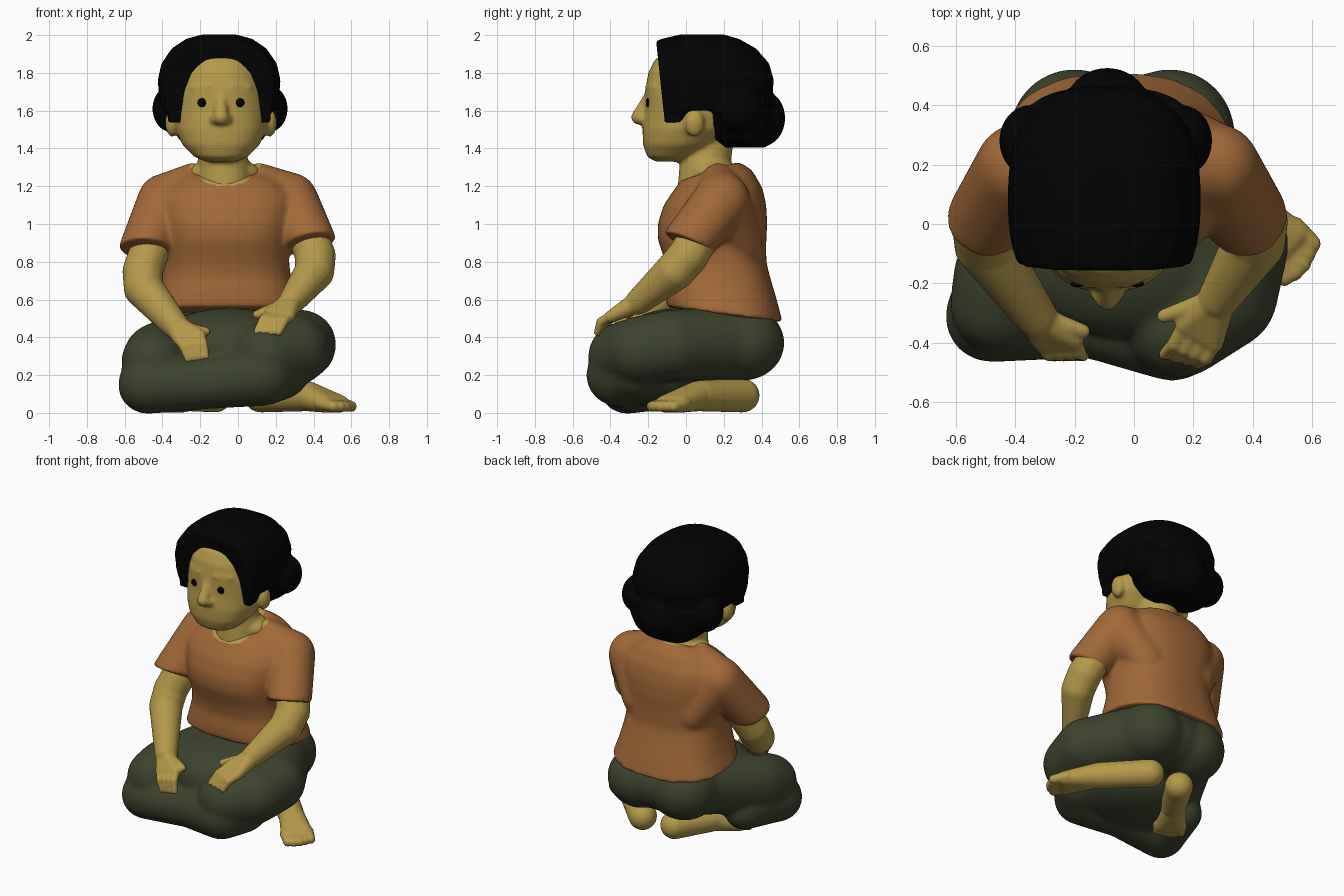
import bpy, bmesh, math
from mathutils import Vector, Matrix

if "Cube" in bpy.data.objects:
    bpy.data.objects.remove(bpy.data.objects["Cube"])


def material(name, rgb):
    m = bpy.data.materials.new(name)
    m.diffuse_color = (*rgb, 1)
    m.use_nodes = True
    m.node_tree.nodes["Principled BSDF"].inputs["Base Color"].default_value = m.diffuse_color
    return m


SKIN = material("skin", (0.46, 0.32, 0.07))
CLAY = material("clay_shirt", (0.355, 0.14, 0.039))
GREEN = material("dark_green_cloth", (0.046, 0.056, 0.027))
BLACK = material("black_hair", (0.0008, 0.0008, 0.0008))


# ---- shape helpers: each adds one closed lump to a bmesh ----
def ball(bm, c, r):
    r = r if isinstance(r, tuple) else (r, r, r)
    bmesh.ops.create_icosphere(bm, subdivisions=4, radius=1,
                               matrix=Matrix.Translation(c) @ Matrix.Diagonal((*r, 1)))


def sphere_points(c, r):
    t = bmesh.new()
    bmesh.ops.create_icosphere(t, subdivisions=3, radius=r, matrix=Matrix.Translation(c))
    pts = [v.co.copy() for v in t.verts]
    t.free()
    return pts


def hull(bm, pts):
    t = bmesh.new()
    for p in pts:
        t.verts.new(p)
    bmesh.ops.convex_hull(t, input=t.verts[:])
    bmesh.ops.delete(t, geom=[v for v in t.verts if not v.link_faces], context='VERTS')
    me = bpy.data.meshes.new("tmp")
    t.to_mesh(me)
    t.free()
    bm.from_mesh(me)
    bpy.data.meshes.remove(me)


def limb(bm, *nodes):
    """Chain of tapered capsules; node = (x, y, z, radius)."""
    for a, b in zip(nodes, nodes[1:]):
        hull(bm, sphere_points(a[:3], a[3]) + sphere_points(b[:3], b[3]))


def loft(bm, cx, rings, n=2.4, seg=64):
    """Stacked rounded rings; ring = (z, front y, back y, half width[, tilt])."""
    loops = []
    for z, fy, by, hw, *tilt in rings:
        loop = []
        for i in range(seg):
            a = 2 * math.pi * i / seg
            c, s = math.cos(a), math.sin(a)
            x = math.copysign(abs(c) ** (2 / n), c)
            y = math.copysign(abs(s) ** (2 / n), s)
            dz = -tilt[0] * y if tilt else 0
            loop.append(bm.verts.new((cx + hw * x, (fy + by) / 2 + (by - fy) / 2 * y, z + dz)))
        loops.append(loop)
    for a, b in zip(loops, loops[1:]):
        for i in range(seg):
            j = (i + 1) % seg
            bm.faces.new((a[i], a[j], b[j], b[i]))
    bm.faces.new(loops[0][::-1])
    bm.faces.new(loops[-1])


def finish(name, bm, mats, voxel=0.012, smooth=6):
    """Fuse the lumps into one skin, relax it, and make the object."""
    me = bpy.data.meshes.new(name)
    bm.to_mesh(me)
    bm.free()
    ob = bpy.data.objects.new(name, me)
    bpy.context.collection.objects.link(ob)
    if voxel:
        rm = ob.modifiers.new("fuse", 'REMESH')
        rm.mode, rm.voxel_size, rm.use_smooth_shade = 'VOXEL', voxel, True
        sm = ob.modifiers.new("relax", 'SMOOTH')
        sm.factor, sm.iterations = 0.5, smooth
        dg = bpy.context.evaluated_depsgraph_get()
        baked = bpy.data.meshes.new_from_object(ob.evaluated_get(dg))
        ob.modifiers.clear()
        ob.data = baked
    ob.data.materials.clear()
    for m in mats:
        ob.data.materials.append(m)
    for p in ob.data.polygons:
        p.use_smooth = True
    return ob


HX = -0.09  # head centre line

# ---- head, nose, brows, ears and neck ----
bm = bmesh.new()
loft(bm, HX, [(1.33, -0.16, -0.02, 0.08), (1.355, -0.205, 0.04, 0.14), (1.42, -0.228, 0.15, 0.205),
              (1.5, -0.23, 0.25, 0.24), (1.6, -0.217, 0.3, 0.25), (1.7, -0.217, 0.3, 0.243),
              (1.8, -0.2, 0.3, 0.22), (1.87, -0.165, 0.28, 0.18), (1.92, -0.08, 0.2, 0.12)], 2.3)
limb(bm, (HX, -0.2, 1.68, 0.022), (HX, -0.25, 1.565, 0.042))
for s in (-1, 1):
    ball(bm, (HX + s * 0.035, -0.23, 1.555), (0.025, 0.03, 0.025))
    limb(bm, (HX + s * 0.06, -0.2, 1.725, 0.018), (HX + s * 0.15, -0.165, 1.722, 0.016))
    ball(bm, (HX + s * 0.258, 0.045, 1.535), (0.038, 0.052, 0.075))
limb(bm, (-0.07, 0.1, 1.2, 0.145), (-0.075, 0.1, 1.3, 0.135), (HX, 0.12, 1.42, 0.13))
ball(bm, (-0.07, 0.14, 1.27), (0.19, 0.13, 0.08))
head = finish("head", bm, [SKIN], smooth=9)

# ---- eyes, laid on the face ----
for s, name in ((-1, "right_eye"), (1, "left_eye")):
    x, z = HX + s * 0.1, 1.642
    y = min(v.co.y for v in head.data.vertices if math.hypot(v.co.x - x, v.co.z - z) < 0.012)
    bm = bmesh.new()
    ball(bm, (x, y + 0.003, z), (0.024, 0.011, 0.024))
    finish(name, bm, [BLACK], voxel=0)

# ---- hair: cap sliced flat at the hairline, sideburns, nape and three buns ----
bm = bmesh.new()
loft(bm, -0.1, [(1.6, -0.3, 0.44, 0.3), (1.67, -0.3, 0.455, 0.317), (1.76, -0.3, 0.465, 0.325),
                (1.85, -0.29, 0.44, 0.305), (1.93, -0.24, 0.37, 0.25), (1.98, -0.13, 0.28, 0.175),
                (2.003, -0.03, 0.2, 0.09)], 2.5)
cut = bmesh.ops.bisect_plane(bm, geom=bm.verts[:] + bm.edges[:] + bm.faces[:], clear_outer=True,
                             plane_co=(0, -0.113, 1.54), plane_no=(0, -1, -0.105))
bmesh.ops.holes_fill(bm, edges=[e for e in bm.edges if e.is_boundary], sides=0)
for s in (-1, 1):
    hull(bm, [Vector((-0.1 + s * x, y, z)) for x in (0.19, 0.272) for y, z in
              ((-0.112, 1.535), (-0.03, 1.54), (0.02, 1.6), (0.02, 1.68), (-0.125, 1.68))])
loft(bm, HX, [(1.405, 0.2, 0.42, 0.16), (1.45, 0.14, 0.45, 0.225), (1.52, 0.1, 0.46, 0.265),
              (1.65, 0.085, 0.46, 0.3)], 2.8)
ball(bm, (HX, 0.4, 1.56), (0.14, 0.125, 0.15))
ball(bm, (-0.35, 0.28, 1.61), (0.103, 0.12, 0.125))
ball(bm, (0.16, 0.28, 1.61), (0.103, 0.12, 0.125))
finish("hair", bm, [BLACK], voxel=0.011, smooth=5)

# ---- shirt with flared hem, sloping shoulders and short sleeves ----
bm = bmesh.new()
loft(bm, -0.06, [(0.52, -0.105, 0.512, 0.4, 0.04), (0.62, -0.105, 0.48, 0.365, 0.02), (0.72, -0.095, 0.445, 0.34),
                 (0.8, -0.11, 0.425, 0.33), (0.92, -0.15, 0.425, 0.335), (1.0, -0.15, 0.43, 0.35),
                 (1.1, -0.118, 0.425, 0.365), (1.17, -0.085, 0.405, 0.35, -0.02), (1.235, -0.06, 0.35, 0.29, -0.05),
                 (1.28, -0.03, 0.28, 0.2, -0.05)], 2.5)
for trap, shoulder, cuff, axis in (
        ((-0.24, 0.17, 1.24), (-0.385, 0.19, 1.12), (-0.495, 0.01, 0.865), (-0.05, -0.42, -0.9)),
        ((0.11, 0.17, 1.24), (0.275, 0.19, 1.125), (0.385, 0.01, 0.895), (0.2, -0.4, -0.9))):
    rot = Vector(axis).to_track_quat('Z', 'Y')
    disc = [Vector(cuff) + rot @ Vector((0.14 * math.cos(a), 0.14 * math.sin(a), 0))
            for a in (i * math.pi / 16 for i in range(32))]
    hull(bm, sphere_points(shoulder, 0.15) + disc)
    # one broad fill from neck and shoulder down the back
    back = ((shoulder[0] + 0.06) * 0.6 - 0.06, 0.285, 0.9)
    hull(bm, sphere_points(shoulder, 0.148) + sphere_points(trap, 0.085) + sphere_points(back, 0.12))
shirt = finish("shirt", bm, [CLAY, SKIN], voxel=0.011, smooth=30)
for p in shirt.data.polygons:  # open neckline, lower in front
    c = p.center
    p.material_index = int(c.z > 1.2 + 1.2 * (c.x + 0.07) ** 2 + max(0, 0.36 * (c.y + 0.05)))

# ---- trousers: hips, folded thighs and the crossing shin ----
bm = bmesh.new()
ball(bm, (-0.2, 0.3, 0.37), (0.22, 0.222, 0.2))
ball(bm, (0.12, 0.3, 0.37), (0.22, 0.222, 0.2))
ball(bm, (-0.04, 0.29, 0.38), (0.3, 0.215, 0.19))
ball(bm, (-0.04, -0.04, 0.35), (0.42, 0.34, 0.205))
ball(bm, (-0.08, -0.14, 0.17), (0.36, 0.3, 0.14))
limb(bm, (-0.21, 0.25, 0.37, 0.19), (-0.42, -0.18, 0.29, 0.19), (-0.45, -0.27, 0.27, 0.17))
limb(bm, (0.14, 0.25, 0.37, 0.2), (0.335, -0.07, 0.36, 0.187), (0.3, -0.24, 0.33, 0.185), (0.15, -0.34, 0.3, 0.18))
limb(bm, (0.23, -0.27, 0.22, 0.15), (0.13, -0.365, 0.2, 0.165))
limb(bm, (0.13, -0.365, 0.2, 0.165), (-0.15, -0.31, 0.16, 0.14), (-0.48, -0.31, 0.15, 0.157))
limb(bm, (-0.47, -0.28, 0.152, 0.155), (-0.42, -0.03, 0.15, 0.125))
finish("trousers", bm, [GREEN], voxel=0.012, smooth=32)


# ---- arms and hands ----
def arm(name, path, knuckles, tips, thumb):
    bm = bmesh.new()
    limb(bm, *path)
    k0, k1, t0, t1 = (Vector(v) for v in (*knuckles, *tips))
    wrist = path[-1]
    hull(bm, sphere_points(wrist[:3], wrist[3] * 0.85) + sphere_points(k0, 0.032) + sphere_points(k1, 0.032))
    for i in range(4):
        k, t = k0.lerp(k1, i / 3), t0.lerp(t1, i / 3)
        mid = k.lerp(t, 0.5) + Vector((0, -0.015, 0.015))
        limb(bm, (*k, 0.026), (*mid, 0.025), (*t, 0.019))
    limb(bm, (*wrist[:3], 0.04), (*thumb, 0.024))
    finish(name, bm, [SKIN], voxel=0.008, smooth=6)


arm("right_arm",
    [(-0.42, 0.12, 1.0, 0.105), (-0.505, -0.01, 0.75, 0.107), (-0.5, -0.07, 0.66, 0.105), (-0.33, -0.31, 0.46, 0.072)],
    [(-0.31, -0.4, 0.385), (-0.2, -0.39, 0.41)], [(-0.265, -0.445, 0.285), (-0.17, -0.445, 0.3)],
    (-0.17, -0.36, 0.43))
arm("left_arm",
    [(0.34, 0.12, 1.02, 0.105), (0.41, 0.01, 0.83, 0.108), (0.405, -0.06, 0.75, 0.105), (0.285, -0.25, 0.59, 0.07)],
    [(0.27, -0.4, 0.51), (0.17, -0.34, 0.53)], [(0.215, -0.47, 0.425), (0.1, -0.44, 0.43)],
    (0.1, -0.31, 0.52))


# ---- bare feet tucked under, toes pointing out ----
def foot(name, heel, toe):
    h, t = Vector(heel), Vector(toe)
    d = (t - h).normalized()
    side = Vector((-d.y, d.x, 0))
    bm = bmesh.new()
    limb(bm, (*h, 0.09), (*(h.lerp(t, 0.5) + Vector((0, 0, 0.02))), 0.083))
    instep = sphere_points(h.lerp(t, 0.55) + Vector((0, 0, 0.02)), 0.08)
    for s in (-0.055, 0.055):
        p = h.lerp(t, 0.85) + side * s
        p.z = 0.048
        instep += sphere_points(p, 0.047)
    hull(bm, instep)
    for i in range(5):
        off = side * (i - 2) * 0.037
        a, b = h.lerp(t, 0.82) + off, t + off - d * 0.012 * abs(i - 1.5)
        a.z, b.z = 0.05, 0.034
        limb(bm, (*a, 0.034), (*b, 0.03))
    finish(name, bm, [SKIN], voxel=0.009, smooth=6)


foot("left_foot", (0.12, 0.3, 0.092), (0.57, -0.14, 0.05))
foot("right_foot", (-0.12, 0.295, 0.092), (-0.38, -0.12, 0.05))
